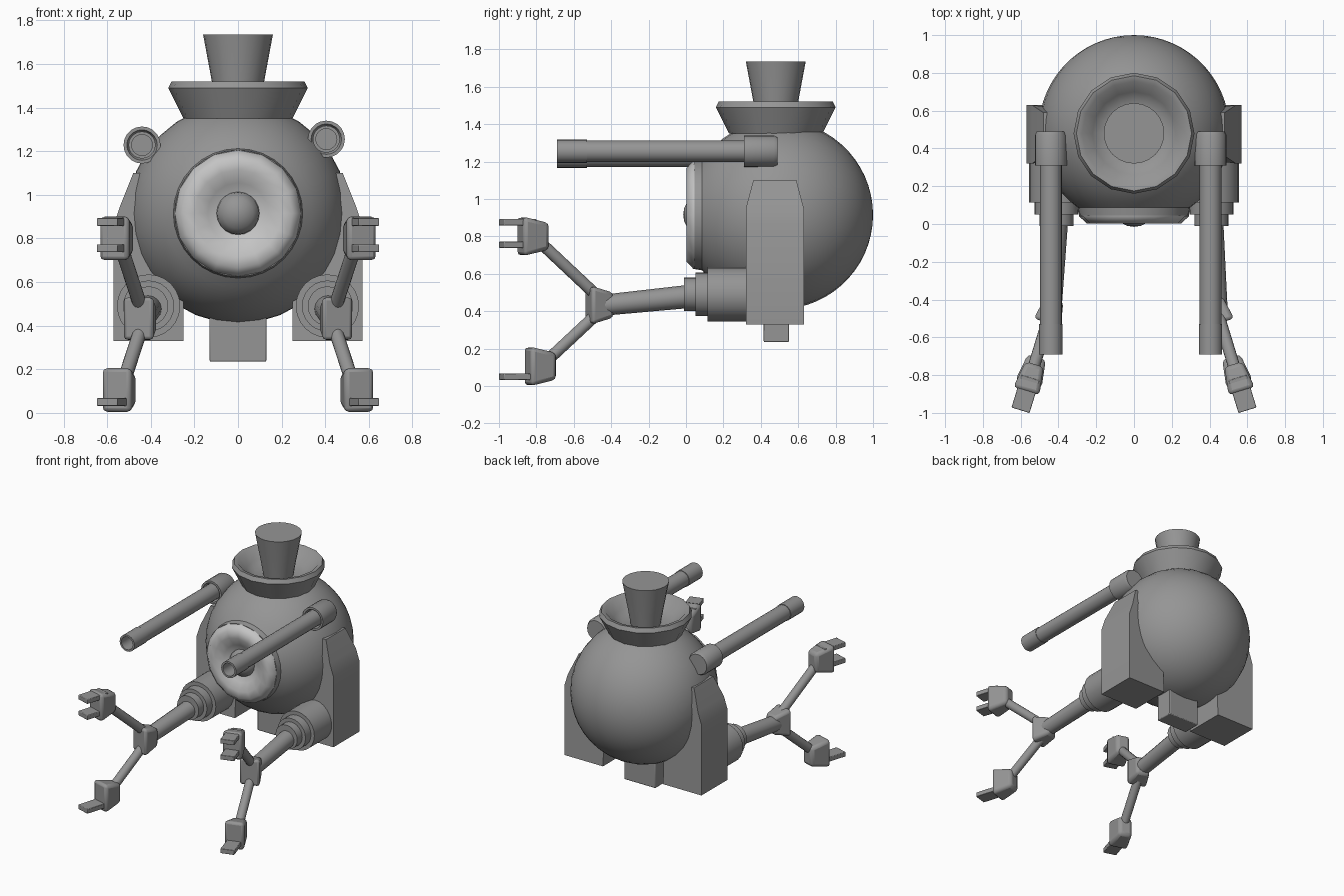
import bpy, bmesh, math
from mathutils import Vector, Matrix

if "Cube" in bpy.data.objects:
    bpy.data.objects.remove(bpy.data.objects["Cube"])


def material(name, value):
    mat = bpy.data.materials.new(name)
    mat.use_nodes = True
    colour = (value, value, value, 1)
    mat.diffuse_color = colour
    mat.node_tree.nodes["Principled BSDF"].inputs["Base Color"].default_value = colour
    return mat


GREY = material("grey metal", 0.3)
PALE = material("pale grey", 0.55)


def finish(name, bm, matrix, mat=GREY, bevel=0, angle=35):
    bmesh.ops.remove_doubles(bm, verts=bm.verts, dist=0.0001)
    bmesh.ops.recalc_face_normals(bm, faces=bm.faces)
    mesh = bpy.data.meshes.new(name)
    bm.to_mesh(mesh)
    bm.free()
    mesh.materials.append(mat)
    ob = bpy.data.objects.new(name, mesh)
    bpy.context.collection.objects.link(ob)
    ob.matrix_world = matrix
    if bevel:
        mod = ob.modifiers.new("Bevel", "BEVEL")
        mod.width = bevel
        mod.segments = 2
    bpy.ops.object.select_all(action="DESELECT")
    ob.select_set(True)
    bpy.context.view_layer.objects.active = ob
    bpy.ops.object.shade_smooth_by_angle(angle=math.radians(angle))
    return ob


def lathe(name, profile, origin, direction=(0, 0, 1), segs=24, mat=GREY, angle=35):
    """Spin (radius, distance) points around a direction."""
    bm = bmesh.new()
    rings = []
    for r, d in profile:
        turns = [2 * math.pi * i / segs for i in range(segs)]
        rings.append([bm.verts.new((r * math.cos(a), r * math.sin(a), d)) for a in turns])
    for low, high in zip(rings, rings[1:]):
        for i in range(segs):
            j = (i + 1) % segs
            bm.faces.new((low[i], low[j], high[j], high[i]))
    rot = Vector(direction).to_track_quat("Z", "Y").to_matrix().to_4x4()
    return finish(name, bm, Matrix.Translation(origin) @ rot, mat, angle=angle)


def rod(name, start, end, r0, r1):
    span = Vector(end) - Vector(start)
    d = span.length
    return lathe(name, [(0, 0), (r0, 0), (r1, d), (0, d)], start, span, segs=16)


def block(name, size, matrix, taper=1, bevel=0.0):
    """Box whose rear face is shrunk by taper."""
    bm = bmesh.new()
    bmesh.ops.create_cube(bm, size=1)
    for v in bm.verts:
        k = taper if v.co.y > 0 else 1
        v.co = Vector((v.co.x * size[0] * k, v.co.y * size[1], v.co.z * size[2] * k))
    return finish(name, bm, matrix, bevel=bevel)


FRONT = (0, -1, 0)
CENTRE = (0, 0.495, 0.915)
R = 0.505

# Round body, cut off where the eye sits
arc = [math.radians(a) for a in range(180, 35, -6)]
ball = [(R * math.sin(a), R * math.cos(a)) for a in arc] + [(0.29, 0.45), (0, 0.42)]
lathe("body", ball, CENTRE, FRONT, segs=32)

# Dished eye with a small pupil
lathe("eye_dish", [(0, 0.41), (0.29, 0.42), (0.29, 0.455), (0.25, 0.492), (0.2, 0.49),
                   (0.14, 0.465), (0.1, 0.44), (0, 0.43)],
      CENTRE, FRONT, segs=16, mat=PALE, angle=60)
lathe("pupil", [(0, 0.41), (0.1, 0.43), (0.095, 0.46), (0.07, 0.488), (0.035, 0.505), (0, 0.51)],
      CENTRE, FRONT, segs=20, angle=60)

# Funnel collar and chimney
lathe("collar", [(0, 1.35), (0.25, 1.35), (0.32, 1.49), (0.305, 1.52), (0.275, 1.515),
                 (0.22, 1.45), (0.16, 1.42), (0, 1.42)], (0, 0.48, 0), segs=16, angle=50)
lathe("chimney", [(0, 1.4), (0.1, 1.4), (0.12, 1.52), (0.16, 1.735), (0, 1.735)],
      (0, 0.48, 0), segs=24)

# Stub under the body
block("bottom_stub", (0.26, 0.135, 0.25), Matrix.Translation((0, 0.483, 0.36)), bevel=0.006)

for s, side in ((1, "left"), (-1, "right")):
    # Side pod with a shoulder sloping into the body
    bm = bmesh.new()
    outline = [(0.25, 0.33), (0.57, 0.33), (0.57, 0.86), (0.54, 0.95), (0.48, 1.1), (0.25, 1.1)]
    loops = []
    for y0, y1 in ((0.32, 0.36), (0.63, 0.59)):
        loops.append([bm.verts.new((s * x, y1 if z > 1 else y0, z)) for x, z in outline])
    n = len(outline)
    for i in range(n):
        j = (i + 1) % n
        bm.faces.new((loops[0][i], loops[0][j], loops[1][j], loops[1][i]))
    for loop in loops:
        bm.faces.new(loop)
    finish(side + "_pod", bm, Matrix.Identity(4))

    # Stepped shoulder socket
    lathe(side + "_socket", [(0, 0), (0.145, 0), (0.145, 0.235), (0.117, 0.235), (0.117, 0.3),
                             (0.09, 0.3), (0.09, 0.36), (0, 0.36)],
          (s * 0.41, 0.35, 0.49), FRONT, segs=24)

    # Upper arm and elbow
    elbow = Vector((s * 0.44, -0.46, 0.43))
    rod(side + "_arm", (s * 0.41, 0.03, 0.48), elbow, 0.062, 0.056)
    yaw = Matrix.Rotation(s * math.radians(17), 4, "Z")

    def place(reach, z):
        p = elbow + yaw @ Vector((0, -reach, 0))
        return Matrix.Translation((p.x, p.y, z)) @ yaw

    block(side + "_elbow", (0.15, 0.13, 0.205), place(0, 0.432), 0.65, 0.02)

    # Forearms, claws and prongs
    for level, z, reach, prongs in (("upper", 0.8, 0.37, (0.875, 0.755)),
                                    ("lower", 0.105, 0.33, (0.05,))):
        claw = place(reach, z)
        rod(f"{side}_{level}_forearm", place(0.02, 0.43 + (z - 0.43) * 0.15).translation,
            claw.translation, 0.032, 0.032)
        block(f"{side}_{level}_claw", (0.145, 0.15, 0.21), claw, 0.68, 0.022)
        for tip in prongs:
            block(f"{side}_{level}_prong", (0.1, 0.18, 0.035), place(0.46, tip), bevel=0.004)

    # Gun mount and hollow barrel, set unevenly on the two sides
    gun = (0.405, 0, 1.255) if s > 0 else (-0.44, 0, 1.228)
    lathe(side + "_gun_mount", [(0, -0.49), (0.075, -0.49), (0.085, -0.47), (0.085, -0.31),
                                (0.07, -0.31), (0.06, -0.34), (0, -0.34)], gun, FRONT, segs=20)
    lathe(side + "_gun_barrel", [(0, -0.4), (0.058, -0.4), (0.058, 0.53), (0.062, 0.53),
                                 (0.062, 0.69), (0.048, 0.69), (0.048, 0.56), (0, 0.56)],
          gun, FRONT, segs=20)
